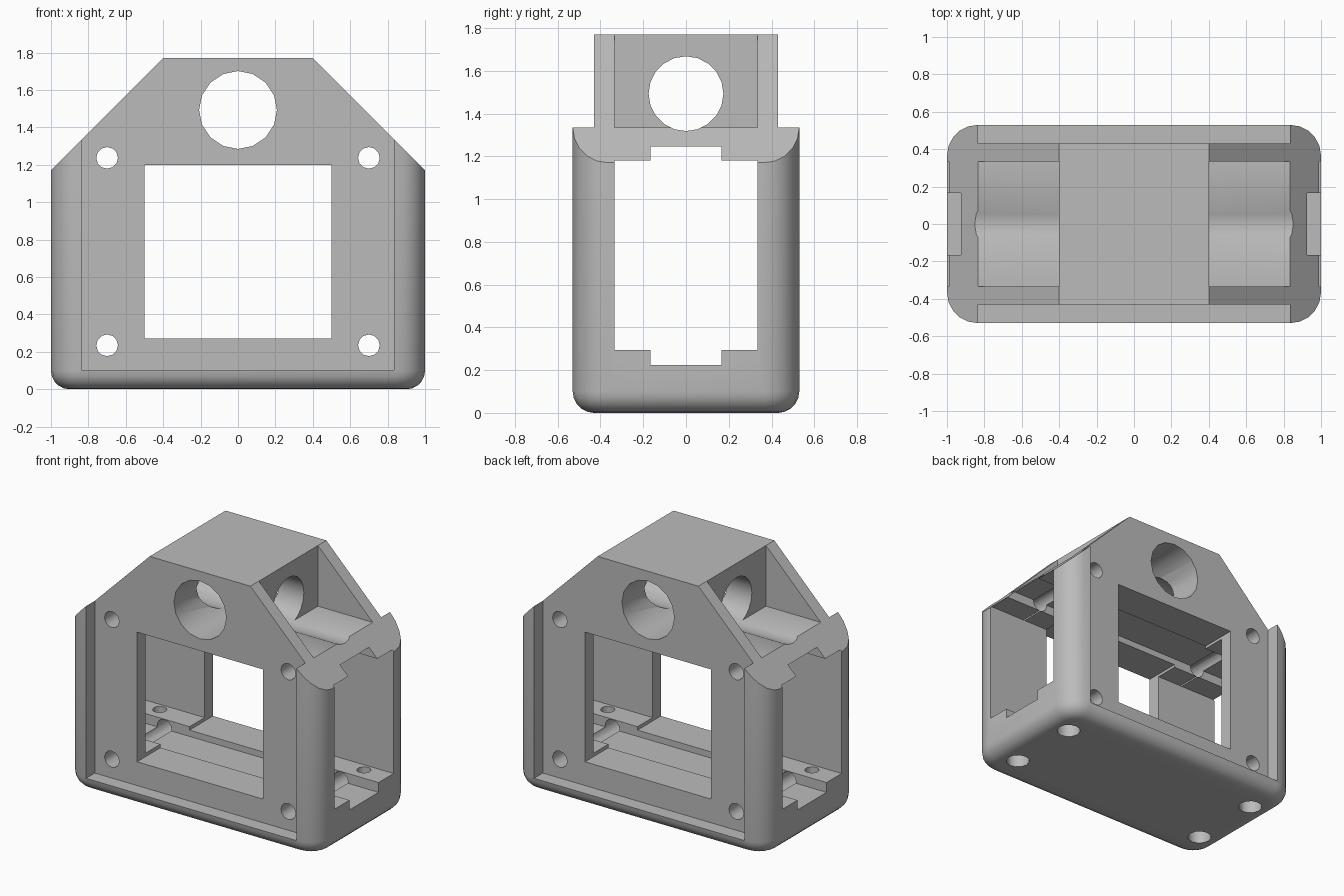
import bpy
import bmesh
import math
from mathutils import Matrix, Vector

if "Cube" in bpy.data.objects:
    bpy.data.objects.remove(bpy.data.objects["Cube"], do_unlink=True)

grey = bpy.data.materials.new("light grey plastic")
grey.use_nodes = True
grey.diffuse_color = (0.5, 0.5, 0.5, 1)
grey.node_tree.nodes["Principled BSDF"].inputs["Base Color"].default_value = (0.5, 0.5, 0.5, 1)


def new_object(name, bm):
    bmesh.ops.recalc_face_normals(bm, faces=bm.faces)
    mesh = bpy.data.meshes.new(name)
    bm.to_mesh(mesh)
    bm.free()
    mesh.materials.append(grey)
    obj = bpy.data.objects.new(name, mesh)
    bpy.context.collection.objects.link(obj)
    return obj


def box_mesh(x, y, z):
    """Box spanning the given (low, high) ranges."""
    bm = bmesh.new()
    spans = (x, y, z)
    size = [b - a for a, b in spans]
    centre = Vector([(a + b) / 2 for a, b in spans])
    bmesh.ops.create_cube(bm, size=1, matrix=Matrix.Translation(centre) @ Matrix.Diagonal((*size, 1)))
    return bm


def cut(target, cutter, operation="DIFFERENCE"):
    cutter.hide_render = True
    mod = target.modifiers.new("cut", "BOOLEAN")
    mod.operation = operation
    mod.solver = "EXACT"
    mod.object = cutter
    bpy.context.view_layer.objects.active = target
    bpy.ops.object.modifier_apply(modifier=mod.name)
    bpy.data.objects.remove(cutter, do_unlink=True)


def cut_box(x, y, z):
    cut(housing, new_object("box_cutter", box_mesh(x, y, z)))


def cut_bore(axis, centre, radius, length, sides):
    bm = bmesh.new()
    turn = Vector((0, 0, 1)).rotation_difference(Vector(axis)).to_matrix().to_4x4()
    bmesh.ops.create_cone(bm, cap_ends=True, segments=sides, radius1=radius, radius2=radius,
                          depth=length, matrix=Matrix.Translation(centre) @ turn)
    cut(housing, new_object("bore_cutter", bm))


# Outer block with rounded corners and a rounded bottom rim
bm = box_mesh((-1, 1), (-0.53, 0.53), (0, 1.77))
uprights = [e for e in bm.edges if abs(e.verts[0].co.z - e.verts[1].co.z) > 1]
bmesh.ops.bevel(bm, geom=uprights, offset=0.165, segments=5, profile=0.5, affect="EDGES")
rim = [e for e in bm.edges if all(v.co.z < 0.01 for v in e.verts)]
bmesh.ops.bevel(bm, geom=rim, offset=0.1, segments=5, profile=0.5, affect="EDGES")
housing = new_object("housing", bm)

# Sloping shoulders
bm = bmesh.new()
outline = [(-1.2, -0.2), (1.2, -0.2), (1.2, 0.97), (0.4, 1.77), (0.2, 1.97),
           (-0.2, 1.97), (-0.4, 1.77), (-1.2, 0.97)]
face = bm.faces.new([bm.verts.new((x, -0.8, z)) for x, z in outline])
side = bmesh.ops.extrude_face_region(bm, geom=[face])
bmesh.ops.translate(bm, vec=(0, 1.6, 0), verts=[g for g in side["geom"] if isinstance(g, bmesh.types.BMVert)])
cut(housing, new_object("shoulder_profile", bm), "INTERSECT")

for s in (-1, 1):
    # Recessed front and back panels
    cut_box((-0.835, 0.835), sorted((0.43 * s, 0.8 * s)), (0.1, 2))
    # Pockets beside the top block
    cut_box(sorted((0.4 * s, 1.2 * s)), (-0.335, 0.335), (1.335, 2))

# Lengthwise cavity, its rails, and the front-to-back window
cut_box((-1.2, 1.2), (-0.335, 0.335), (0.295, 1.18))
cut_box((-1.2, 1.2), (-0.165, 0.165), (0.225, 1.245))
cut_box((-0.5, 0.5), (-0.8, 0.8), (0.27, 1.2))

# Crossing bores in the top block
cut_bore((0, 1, 0), (0, 0, 1.493), 0.208, 2, 16)
cut_bore((1, 0, 0), (0, 0, 1.493), 0.175, 3, 20)

# Panel screw holes, and stepped screw holes in the floor
for sx in (-1, 1):
    for z in (0.235, 1.237):
        cut_bore((0, 1, 0), (0.7 * sx, 0, z), 0.058, 2, 12)
    for sy in (-1, 1):
        cut_bore((0, 0, 1), (0.81 * sx, 0.27 * sy, 0.1), 0.047, 0.6, 12)
        cut_bore((0, 0, 1), (0.81 * sx, 0.27 * sy, 0), 0.08, 0.3, 12)

bpy.ops.object.select_all(action="DESELECT")
housing.select_set(True)
bpy.context.view_layer.objects.active = housing
bpy.ops.object.shade_smooth_by_angle(angle=math.radians(32))
